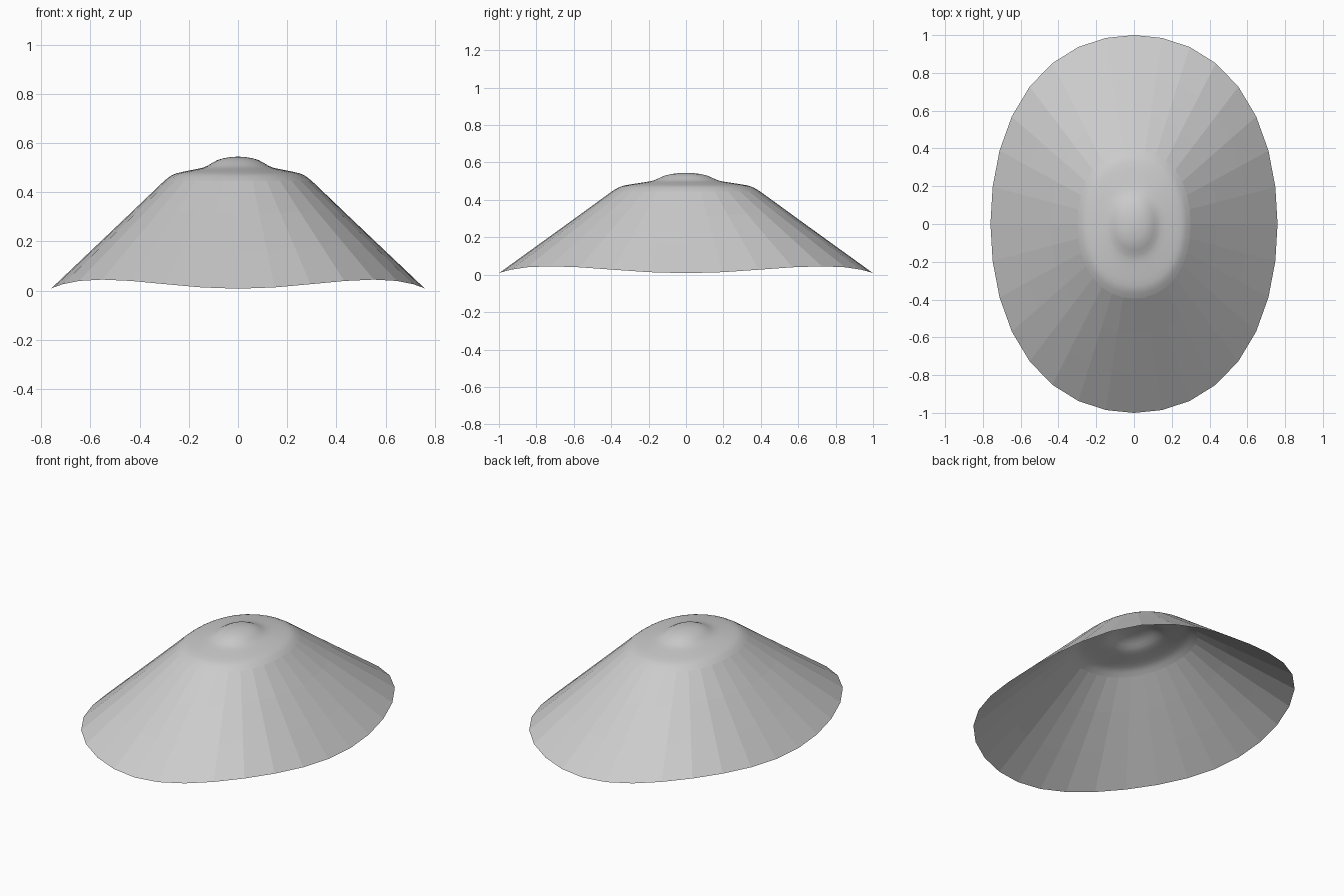
import bpy, bmesh, math

if "Cube" in bpy.data.objects:
    bpy.data.objects.remove(bpy.data.objects["Cube"])

SIDES = 32
RATIO = 1.316          # ellipse depth / width
# Profile along +x (radius, height), from rim to the crown
PROFILE = [(0.76, 0.008), (0.60, 0.160), (0.44, 0.312), (0.30, 0.446),
           (0.28, 0.462), (0.265, 0.471), (0.25, 0.477), (0.225, 0.483),
           (0.20, 0.488), (0.17, 0.494), (0.145, 0.499), (0.125, 0.507),
           (0.105, 0.519), (0.085, 0.530), (0.06, 0.538), (0.03, 0.543)]
WALL_ROWS = 3
APEX = 0.545

bm = bmesh.new()


def ring(r, z):
    """Slightly squared elliptical ring; the rim lifts on the diagonals."""
    verts = []
    for i in range(SIDES):
        t = 2 * math.pi * i / SIDES
        d = math.sin(2 * t) ** 2
        k = 1 + 0.028 * d
        lift = 0.037 * d * max(0, (r - 0.30) / 0.46)
        verts.append(bm.verts.new((r * k * math.cos(t),
                                   r * k * RATIO * math.sin(t), z + lift)))
    return verts


# Open flared shell: flat wall facets, smooth crown
rings = [ring(r, z) for r, z in PROFILE]
for row, (a, b) in enumerate(zip(rings, rings[1:])):
    for i in range(SIDES):
        j = (i + 1) % SIDES
        f = bm.faces.new((a[i], a[j], b[j], b[i]))
        f.smooth = row >= WALL_ROWS

# Close the top of the knob
apex = bm.verts.new((0, 0, APEX))
for i in range(SIDES):
    f = bm.faces.new((rings[-1][i], rings[-1][(i + 1) % SIDES], apex))
    f.smooth = True

mesh = bpy.data.meshes.new("shade_shell")
bm.to_mesh(mesh)
bm.free()
obj = bpy.data.objects.new("shade_shell", mesh)
bpy.context.collection.objects.link(obj)
